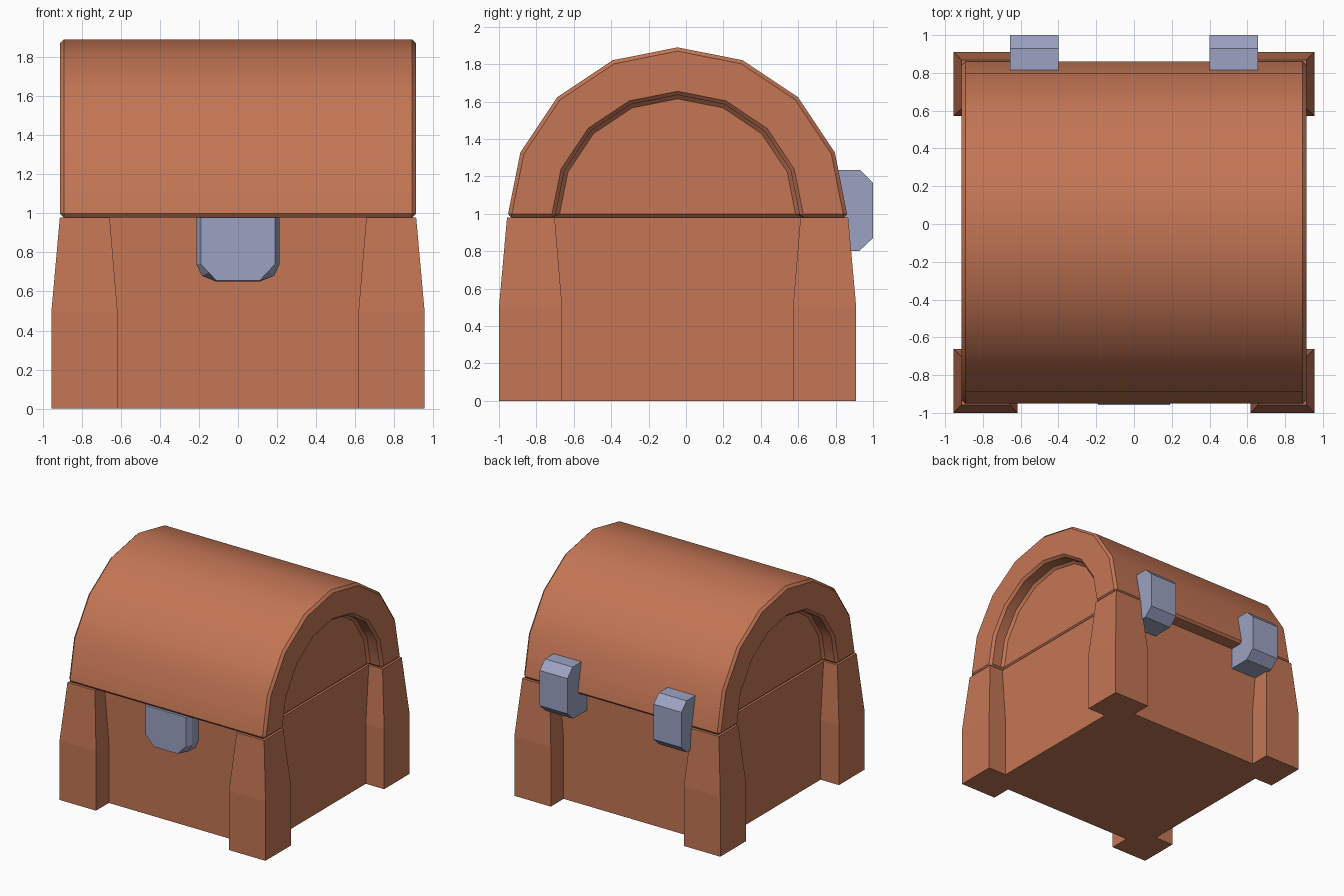
import bpy, bmesh
from math import pi, sin, cos, radians

cube = bpy.data.objects.get("Cube")
if cube:
    bpy.data.objects.remove(cube, do_unlink=True)

CY = -0.045      # middle of the chest in y
RIM = 0.98       # height where the lid meets the base
WALL = 0.785     # half width of the recessed walls


def material(name, rgb):
    m = bpy.data.materials.new(name)
    m.use_nodes = True
    m.diffuse_color = (*rgb, 1)
    m.node_tree.nodes["Principled BSDF"].inputs["Base Color"].default_value = (*rgb, 1)
    return m


wood = material("warm_brown", (0.55, 0.18, 0.09))
metal = material("blue_grey_metal", (0.335, 0.365, 0.54))


def finish(bm, name, mat, smooth=False):
    bmesh.ops.recalc_face_normals(bm, faces=bm.faces[:])
    me = bpy.data.meshes.new(name)
    bm.to_mesh(me)
    bm.free()
    me.materials.append(mat)
    ob = bpy.data.objects.new(name, me)
    bpy.context.collection.objects.link(ob)
    if smooth:
        bpy.ops.object.select_all(action='DESELECT')
        ob.select_set(True)
        bpy.context.view_layer.objects.active = ob
        bpy.ops.object.shade_smooth_by_angle(angle=radians(30))
    return ob


def loft(rings, closed=True):
    """Skin matching rings of points and cap both ends."""
    bm = bmesh.new()
    vs = [[bm.verts.new(p) for p in ring] for ring in rings]
    n = len(vs[0])
    for a, b in zip(vs, vs[1:]):
        for i in range(n if closed else n - 1):
            j = (i + 1) % n
            bm.faces.new((a[i], a[j], b[j], b[i]))
    bm.faces.new(vs[0])
    bm.faces.new(vs[-1])
    return bm


# Base: recessed walls with four tapering corner posts
def base_ring(z, outer, inner):
    quad = [(WALL, inner), (outer, inner), (outer, outer), (inner, outer), (inner, WALL)]
    pts = []
    for _ in range(4):
        pts += [(x, y + CY, z) for x, y in quad]
        quad = [(-y, x) for x, y in quad]
    return pts


finish(loft([base_ring(0, 0.955, 0.617),
             base_ring(0.5, 0.955, 0.617),
             base_ring(RIM, 0.912, 0.657)]), "chest_base", wood)


# Lid: half barrel with a sunken arched panel at each end
def arch(x, r):
    return [(x, CY + r * cos(k * pi / 8), RIM + r * sin(k * pi / 8)) for k in range(9)]


END, OUT, INN = 0.912, 0.91, 0.655
bm = loft([arch(-WALL, INN), arch(-END, INN), arch(-END, OUT),
           arch(END, OUT), arch(END, INN), arch(WALL, INN)], closed=False)
bmesh.ops.edgeloop_fill(bm, edges=[e for e in bm.edges if e.is_boundary])
bmesh.ops.recalc_face_normals(bm, faces=bm.faces[:])
sharp = [e for e in bm.edges if len(e.link_faces) == 2
         and e.calc_face_angle(0) > radians(40)]
bmesh.ops.bevel(bm, geom=sharp, offset=0.02, offset_type='OFFSET',
                segments=1, profile=0.5, affect='EDGES')
finish(bm, "chest_lid", wood, smooth=True)

# Hinges at the back
hinge = [(0.72, 0.8), (0.925, 0.8), (1, 0.87), (1, 1.165), (0.93, 1.235), (0.72, 1.235)]
for side, name in ((1, "left_hinge"), (-1, "right_hinge")):
    finish(loft([[(side * x, y, z) for y, z in hinge] for x in (0.4, 0.657)]), name, metal)


# Latch plate at the front, with a chamfered face
def latch_ring(y, half):
    pts = half + [(-x, z) for x, z in reversed(half)]
    return [(x, y, z) for x, z in pts]


edge = [(0.213, RIM), (0.213, 0.74), (0.185, 0.68), (0.11, 0.65)]
face = [(0.19, RIM), (0.19, 0.74), (0.15, 0.6975), (0.11, 0.655)]
finish(loft([latch_ring(-0.8, edge), latch_ring(-0.915, edge),
             latch_ring(-0.957, face)]), "latch", metal)
